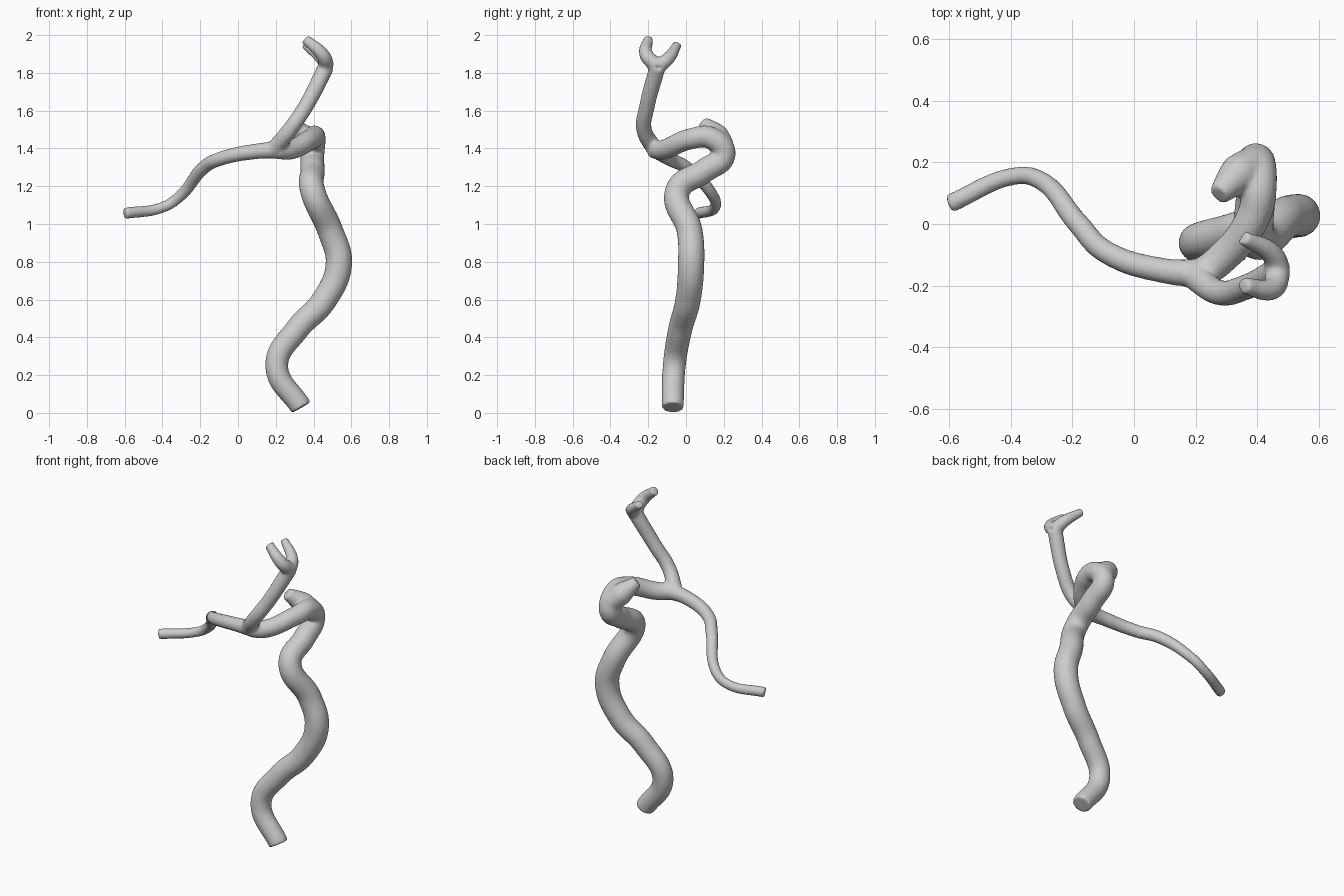
import bpy, bmesh

if "Cube" in bpy.data.objects:
    bpy.data.objects.remove(bpy.data.objects["Cube"])


def tube(name, radii, *pts):
    """Round tube through a few points, its radius blended evenly along them."""
    cu = bpy.data.curves.new(name, 'CURVE')
    cu.dimensions = '3D'
    cu.bevel_depth = 1
    cu.bevel_resolution = 6
    cu.use_fill_caps = True
    sp = cu.splines.new('BEZIER')
    sp.bezier_points.add(len(pts) - 1)
    for i, (bp, co) in enumerate(zip(sp.bezier_points, pts)):
        t = i / (len(pts) - 1) * (len(radii) - 1)
        k = min(int(t), len(radii) - 2)
        bp.co = co
        bp.radius = radii[k] + (radii[k + 1] - radii[k]) * (t - k)
        bp.handle_left_type = bp.handle_right_type = 'AUTO'
    ob = bpy.data.objects.new(name, cu)
    bpy.context.collection.objects.link(ob)
    return ob


fork = (0.468, -0.15, 1.835)
tubes = [
    # winding trunk, looping over at the top
    tube("trunk", (0.058, 0.071, 0.063, 0.049),
         (0.335, -0.07, 0.028), (0.205, -0.062, 0.25), (0.315, -0.03, 0.445),
         (0.455, 0.01, 0.595), (0.534, 0.027, 0.79), (0.49, 0.02, 0.96),
         (0.394, -0.043, 1.18), (0.395, 0.1, 1.283), (0.395, 0.2, 1.37),
         (0.405, 0.13, 1.456), (0.39, 0.03, 1.452), (0.27, -0.125, 1.392),
         (0.2, -0.17, 1.395)),
    # short blind stub behind the loop
    tube("side_stub", (0.062, 0.066, 0.035),
         (0.395, 0.195, 1.41), (0.34, 0.16, 1.467), (0.275, 0.095, 1.535)),
    # long drooping branch
    tube("left_branch", (0.048, 0.038, 0.036, 0.028, 0.031),
         (0.24, -0.16, 1.392), (0.1, -0.152, 1.385), (-0.1, -0.085, 1.343),
         (-0.18, 0, 1.3), (-0.31, 0.145, 1.145), (-0.39, 0.155, 1.092),
         (-0.6, 0.065, 1.056)),
    # rising branch and its two tips
    tube("upper_branch", (0.045, 0.04, 0.044),
         (0.19, -0.165, 1.395), (0.275, -0.222, 1.5), (0.36, -0.206, 1.625), fork),
    tube("front_tip", (0.042, 0.038, 0.027),
         fork, (0.45, -0.208, 1.892), (0.355, -0.2, 1.98)),
    tube("back_tip", (0.042, 0.036, 0.024),
         fork, (0.45, -0.1, 1.87), (0.355, -0.045, 1.95)),
]

# Merge the tubes into one vessel
bpy.ops.object.select_all(action='DESELECT')
for t in tubes:
    t.select_set(True)
bpy.context.view_layer.objects.active = tubes[0]
bpy.ops.object.convert(target='MESH')
bpy.ops.object.join()
vessel = bpy.context.view_layer.objects.active
vessel.name = "branching_vessel"

# Close the cap seams
bm = bmesh.new()
bm.from_mesh(vessel.data)
bmesh.ops.remove_doubles(bm, verts=bm.verts, dist=0.0005)
bmesh.ops.recalc_face_normals(bm, faces=bm.faces)
bm.to_mesh(vessel.data)
bm.free()

# Blend the junctions into one smooth skin
skin = vessel.modifiers.new("skin", 'REMESH')
skin.mode = 'VOXEL'
skin.voxel_size = 0.009
skin.use_smooth_shade = True
soften = vessel.modifiers.new("soften", 'SMOOTH')
soften.iterations = 6
